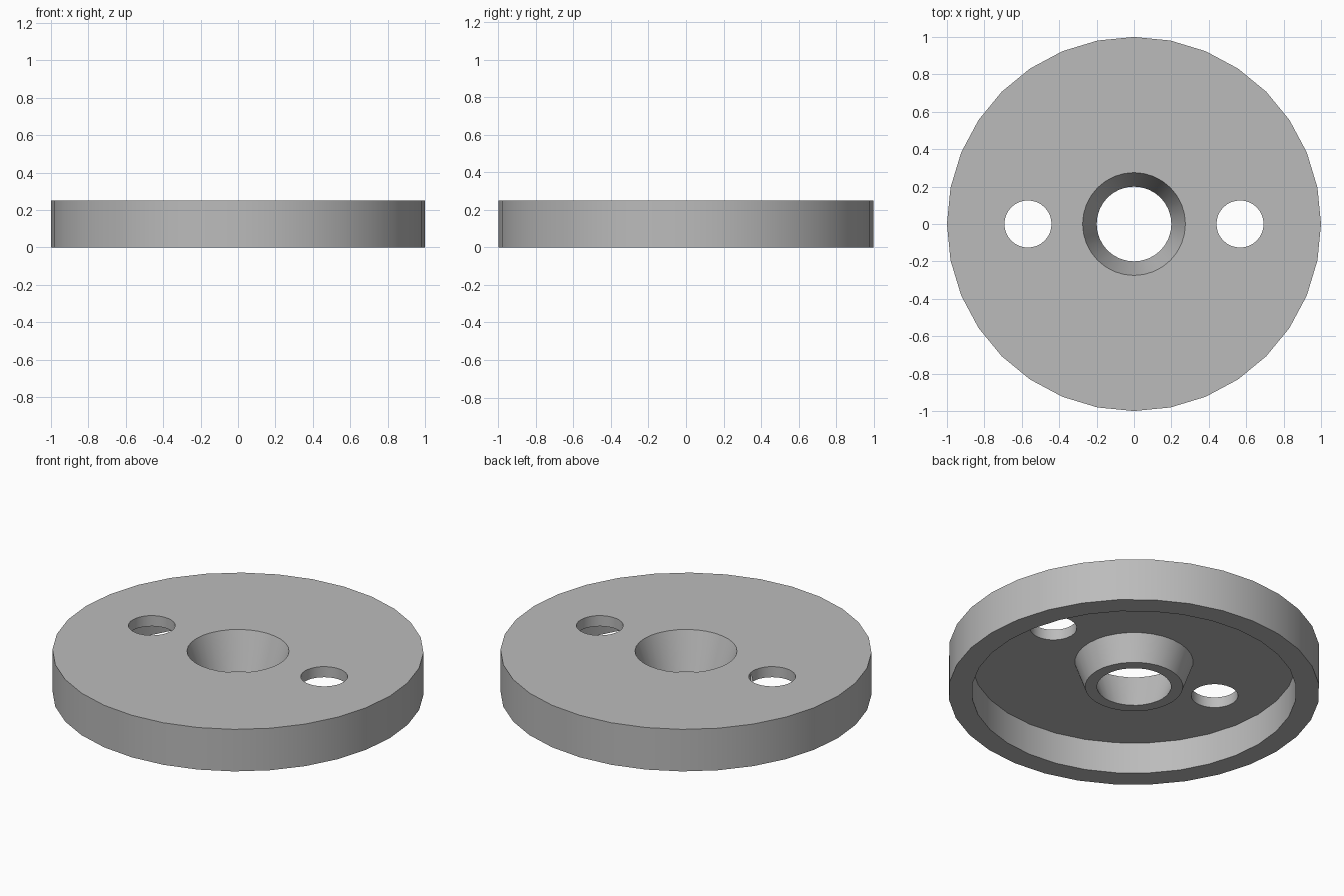
import bpy, bmesh, math

SEGMENTS = 32

if "Cube" in bpy.data.objects:
    bpy.data.objects.remove(bpy.data.objects["Cube"])

grey = bpy.data.materials.new("plain grey")
grey.use_nodes = True
colour = (0.5, 0.5, 0.5, 1)
grey.diffuse_color = colour
grey.node_tree.nodes["Principled BSDF"].inputs["Base Color"].default_value = colour


def lathe(name, profile):
    """Turn a closed (radius, height) profile around the z axis."""
    bm = bmesh.new()
    rings = []
    for i in range(SEGMENTS):
        a = math.tau * i / SEGMENTS
        rings.append([bm.verts.new((r * math.cos(a), r * math.sin(a), z)) for r, z in profile])
    n = len(profile)
    for i, ring in enumerate(rings):
        following = rings[(i + 1) % SEGMENTS]
        for j in range(n):
            k = (j + 1) % n
            bm.faces.new((ring[j], following[j], following[k], ring[k]))
    bmesh.ops.recalc_face_normals(bm, faces=bm.faces)
    mesh = bpy.data.meshes.new(name)
    bm.to_mesh(mesh)
    bm.free()
    mesh.materials.append(grey)
    obj = bpy.data.objects.new(name, mesh)
    bpy.context.collection.objects.link(obj)
    return obj


# Dished cap: outer rim, thin top plate and tapered central hub
cap = lathe("flanged_cap", [
    (1, 0), (1, 0.25),             # outer wall
    (0.275, 0.25), (0.2, 0.033),   # tapered bore
    (0.264, 0.033), (0.319, 0.187),  # hub outside
    (0.875, 0.187), (0.875, 0),    # plate underside, rim inside
])

# Two round holes through the plate
for side in (-1, 1):
    bpy.ops.mesh.primitive_cylinder_add(vertices=SEGMENTS, radius=0.126, depth=0.3,
                                        location=(side * 0.567, 0, 0.22))
    cutter = bpy.context.object
    cutter.name = "hole_cutter"
    cutter.data.materials.append(grey)
    cut = cap.modifiers.new("bolt hole", "BOOLEAN")
    cut.operation = "DIFFERENCE"
    cut.solver = "EXACT"
    cut.object = cutter
    bpy.ops.object.select_all(action="DESELECT")
    cap.select_set(True)
    bpy.context.view_layer.objects.active = cap
    bpy.ops.object.modifier_apply(modifier=cut.name)
    bpy.data.objects.remove(cutter)

bpy.ops.object.shade_smooth_by_angle(angle=math.radians(30))
